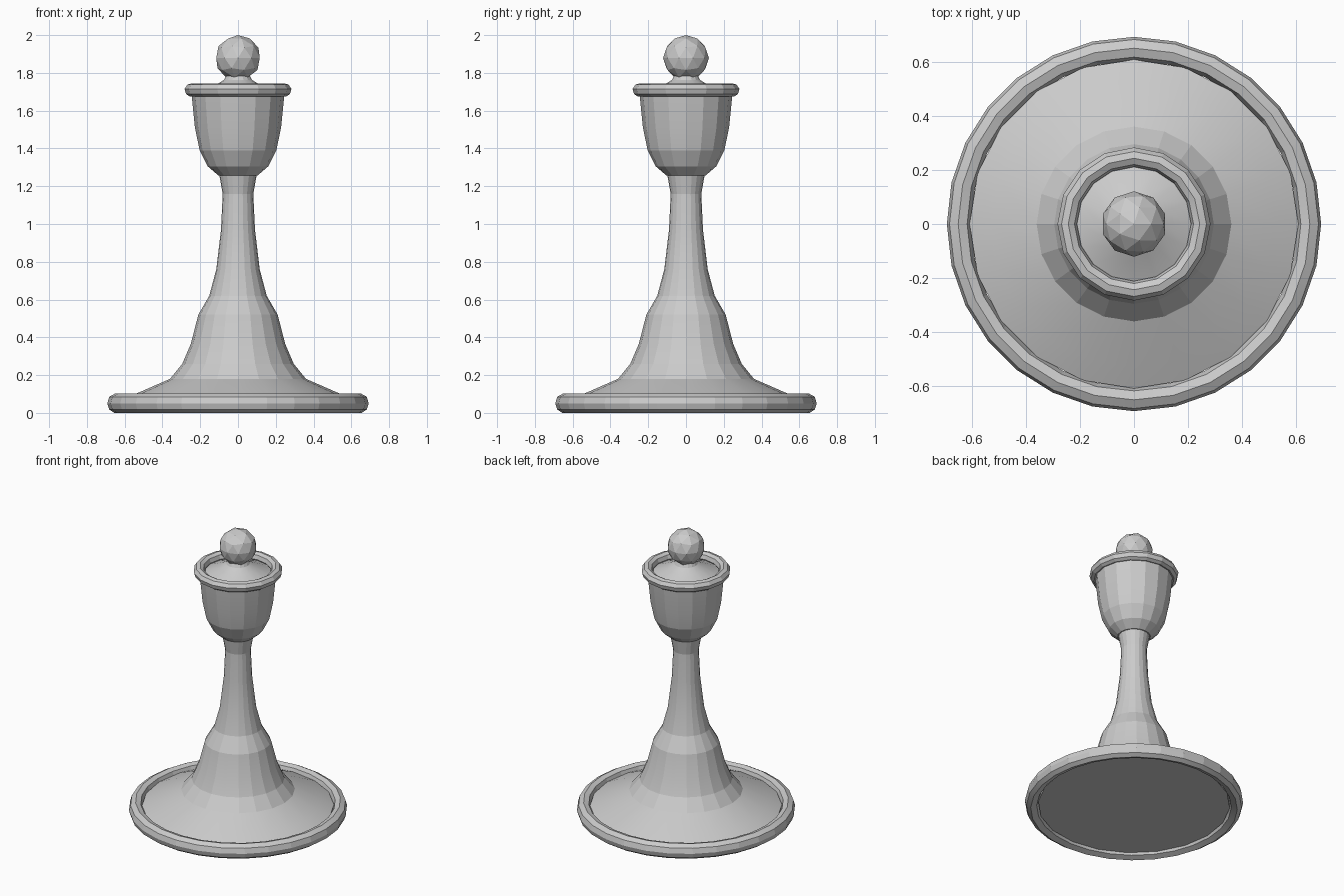
import bpy, bmesh, math

if "Cube" in bpy.data.objects:
    bpy.data.objects.remove(bpy.data.objects["Cube"])


def lathe(name, profile, sides, closed=False, turn=0.0, smooth=12):
    """Revolve (radius, z) points around z; a radius of 0 makes a pole."""
    bm = bmesh.new()
    rings = []
    for r, z in profile:
        if r == 0:
            rings.append([bm.verts.new((0, 0, z))] * sides)
        else:
            angles = [2 * math.pi * (i + turn) / sides for i in range(sides)]
            rings.append([bm.verts.new((r * math.cos(a), r * math.sin(a), z)) for a in angles])
    pairs = list(zip(rings, rings[1:]))
    if closed:
        pairs.append((rings[-1], rings[0]))
    for a, b in pairs:
        for i in range(sides):
            j = (i + 1) % sides
            bm.faces.new(list(dict.fromkeys([a[i], a[j], b[j], b[i]])))
    bmesh.ops.recalc_face_normals(bm, faces=bm.faces[:])
    mesh = bpy.data.meshes.new(name)
    bm.to_mesh(mesh)
    bm.free()
    obj = bpy.data.objects.new(name, mesh)
    bpy.context.collection.objects.link(obj)
    # Blend only the shallow facets, such as those on the wide foot
    bpy.ops.object.select_all(action='DESELECT')
    obj.select_set(True)
    bpy.context.view_layer.objects.active = obj
    bpy.ops.object.shade_smooth_by_angle(angle=math.radians(smooth))
    return obj


# Rounded ring around the foot
lathe("base_ring", [(0.655, 0.0), (0.682, 0.018), (0.692, 0.05), (0.682, 0.085),
                    (0.65, 0.103), (0.617, 0.092), (0.603, 0.05), (0.617, 0.015)],
      28, closed=True)

# Flared foot and slender stem, with a slightly recessed flat underside
lathe("stem", [(0, 0.028), (0.608, 0.028), (0.608, 0.07), (0.53, 0.106), (0.36, 0.18),
               (0.295, 0.26), (0.25, 0.365), (0.21, 0.52), (0.152, 0.62),
               (0.115, 0.76), (0.09, 0.97), (0.081, 1.16), (0.1, 1.265)], 20)

# Cup with its shallow cone lid rising to the neck of the finial
lathe("cup", [(0.09, 1.257), (0.105, 1.258), (0.16, 1.305), (0.203, 1.39), (0.228, 1.51),
              (0.247, 1.70), (0.212, 1.695), (0.12, 1.735), (0.075, 1.762),
              (0.06, 1.79)], 16)

# Rounded rim around the cup
lathe("cup_rim", [(0.255, 1.675), (0.275, 1.688), (0.283, 1.715), (0.268, 1.738),
                  (0.243, 1.745), (0.22, 1.732), (0.211, 1.705), (0.225, 1.682)],
      16, closed=True)

# Faceted ball finial
bpy.ops.mesh.primitive_ico_sphere_add(subdivisions=2, radius=0.121, location=(0, 0, 1.879))
bpy.context.object.name = "ball_finial"
